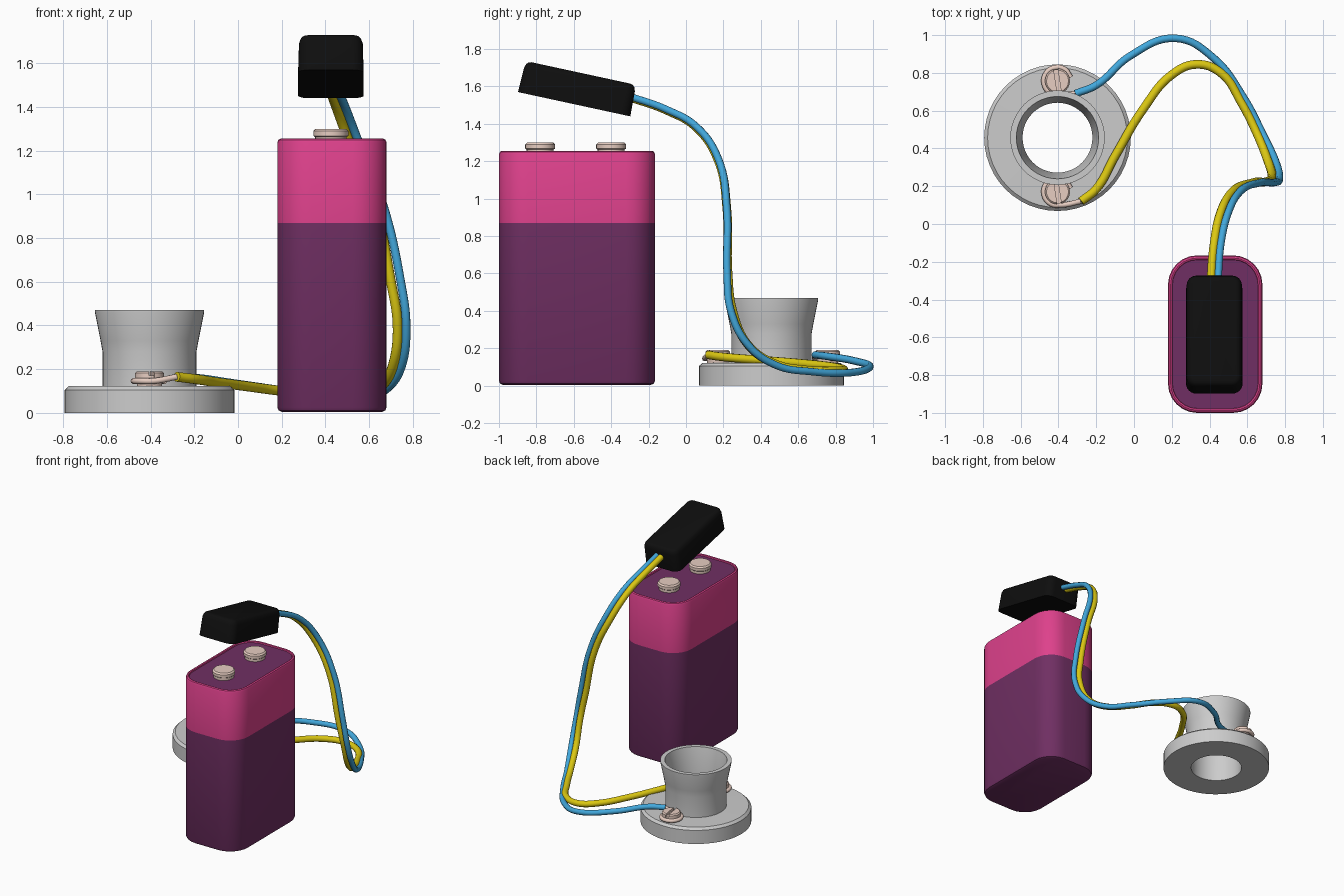
import bpy
import bmesh
from math import cos, sin, pi, radians

cube = bpy.data.objects.get("Cube")
if cube:
    bpy.data.objects.remove(cube, do_unlink=True)


def material(name, *rgb):
    """Flat material from display colour levels."""
    linear = [(c / 255 / 12.92) if c < 11 else ((c / 255 + 0.055) / 1.055) ** 2.4 for c in rgb]
    mat = bpy.data.materials.new(name)
    mat.use_nodes = True
    mat.diffuse_color = (*linear, 1)
    mat.node_tree.nodes["Principled BSDF"].inputs["Base Color"].default_value = (*linear, 1)
    return mat


PURPLE = material("dark purple", 112, 47, 99)
PINK = material("hot pink", 222, 65, 140)
BLACK = material("black rubber", 14, 14, 14)
GREY = material("light grey", 204, 204, 204)
METAL = material("pale copper", 232, 206, 194)
BLUE = material("wire blue", 66, 168, 220)
YELLOW = material("wire yellow", 220, 200, 18)


def smooth(obj, angle=35):
    bpy.ops.object.select_all(action="DESELECT")
    obj.select_set(True)
    bpy.context.view_layer.objects.active = obj
    bpy.ops.object.shade_smooth_by_angle(angle=radians(angle))


def finish(name, bm, mats, location=(0, 0, 0), rotation=(0, 0, 0)):
    bmesh.ops.recalc_face_normals(bm, faces=bm.faces)
    mesh = bpy.data.meshes.new(name)
    bm.to_mesh(mesh)
    bm.free()
    for mat in mats:
        mesh.materials.append(mat)
    obj = bpy.data.objects.new(name, mesh)
    obj.location, obj.rotation_euler = location, rotation
    bpy.context.collection.objects.link(obj)
    smooth(obj)
    return obj


def rounded_rect(hx, hy, r, steps=6):
    """Outline of a rectangle with rounded corners."""
    points = []
    for i, (sx, sy) in enumerate([(1, 1), (-1, 1), (-1, -1), (1, -1)]):
        for k in range(steps + 1):
            a = (i + k / steps) * pi / 2
            points.append((sx * (hx - r) + r * cos(a), sy * (hy - r) + r * sin(a)))
    return points


def loft(name, loops, mats, bands=None, caps=(0, 0), closed=False, **place):
    """Bridge a stack of matching loops; bands gives a material index per band."""
    bm = bmesh.new()
    rings = [[bm.verts.new(p) for p in loop] for loop in loops]
    pairs = list(zip(rings, rings[1:]))
    if closed:
        pairs.append((rings[-1], rings[0]))
    for b, (low, high) in enumerate(pairs):
        for i in range(len(low)):
            j = (i + 1) % len(low)
            face = bm.faces.new((low[i], low[j], high[j], high[i]))
            face.material_index = bands[b] if bands else 0
    if not closed:
        for ring, index in zip((rings[0], rings[-1]), caps):
            bm.faces.new(ring).material_index = index
    return finish(name, bm, mats, **place)


def rounded_block(name, hx, hy, r, levels, mats, **options):
    """Rounded block from (inset, height) levels."""
    loops = [[(x, y, z) for x, y in rounded_rect(hx - d, hy - d, r - d)] for d, z in levels]
    return loft(name, loops, mats, **options)


def lathe(name, profile, mat, closed=False, segments=48, **place):
    """Turn (radius, height) points around z."""
    turns = [2 * pi * i / segments for i in range(segments)]
    loops = [[(r * cos(a), r * sin(a), z) for a in turns] for r, z in profile]
    return loft(name, loops, [mat], closed=closed, **place)


def wire(name, points, radius, mat):
    """Round wire through the given points."""
    curve = bpy.data.curves.new(name, "CURVE")
    curve.dimensions = "3D"
    curve.resolution_u = 8
    curve.bevel_depth = radius
    curve.bevel_resolution = 3
    curve.use_fill_caps = True
    spline = curve.splines.new("BEZIER")
    spline.bezier_points.add(len(points) - 1)
    for knot, p in zip(spline.bezier_points, points):
        knot.co = p
        knot.handle_left_type = knot.handle_right_type = "AUTO"
    curve.materials.append(mat)
    obj = bpy.data.objects.new(name, curve)
    bpy.context.collection.objects.link(obj)
    bpy.ops.object.select_all(action="DESELECT")
    obj.select_set(True)
    bpy.context.view_layer.objects.active = obj
    bpy.ops.object.convert(target="MESH")
    smooth(bpy.context.object, 50)


# Battery: purple body, pink upper band and rim, recessed purple top
rounded_block(
    "battery", 0.25, 0.417, 0.155,
    [(0.02, 0.005), (0.006, 0.011), (0, 0.025), (0, 0.87), (0, 1.238),
     (0.005, 1.25), (0.014, 1.255), (0.022, 1.252), (0.024, 1.243)],
    [PURPLE, PINK], bands=[0, 0, 0, 1, 1, 1, 1, 1], location=(0.43, -0.583, 0))

# Battery terminals
for name, y in (("front_terminal", -0.78), ("back_terminal", -0.4)):
    lathe(name, [(0.072, 1.24), (0.072, 1.262), (0.08, 1.268), (0.08, 1.29), (0.07, 1.3)],
          METAL, segments=24, location=(0.425, y, 0))

# Tilted snap connector
rounded_block(
    "connector_cap", 0.15, 0.307, 0.055,
    [(0, 0), (0.004, 0.135), (0.012, 0.157), (0.022, 0.167), (0.036, 0.171)],
    [BLACK], location=(0.425, -0.598, 1.505), rotation=(radians(-12.2), 0, 0))

# Lamp socket: flanged base with a flared open cup
SOCKET = (-0.405, 0.457)
lathe("lamp_socket",
      [(0.185, 0), (0.388, 0), (0.388, 0.105), (0.37, 0.122), (0.215, 0.124), (0.215, 0.28),
       (0.224, 0.33), (0.25, 0.46), (0.25, 0.47), (0.218, 0.47), (0.212, 0.44), (0.185, 0.28)],
      GREY, closed=True, location=(*SOCKET, 0))


def screw(name, y):
    """Slotted screw: shank disc plus two half heads."""
    x = SOCKET[0]
    lathe(name + "_shank", [(0.055, 0.11), (0.062, 0.155), (0.062, 0.17)], METAL,
          segments=24, location=(x, y, 0))
    for side, turn in (("right", 0), ("left", pi)):
        arc = [-1.38 + 2.76 * i / 12 for i in range(13)]
        loops = [[(r * cos(a), r * sin(a), z) for a in arc]
                 for r, z in ((0.066, 0.157), (0.066, 0.182), (0.058, 0.19))]
        loft(f"{name}_{side}_half", loops, [METAL], location=(x, y, 0),
             rotation=(0, 0, turn + 0.15))


def hook(name, y, start):
    """Bare wire end curled around a screw."""
    turns = [radians(-75 - 45 * i) for i in range(7)]
    curl = [(SOCKET[0] + 0.072 * cos(a), y + 0.072 * sin(a), 0.146) for a in turns]
    wire(name, [start] + curl, 0.014, METAL)


# Screws, bare hooks and insulated wires
blue_end, yellow_end = (-0.31, 0.69, 0.165), (-0.28, 0.12, 0.165)
for side, y, end in (("back", 0.757, blue_end), ("front", 0.17, yellow_end)):
    screw(side + "_screw", y)
    hook(side + "_wire_hook", y, end)

wire("blue_wire", [
    (0.445, -0.32, 1.55), (0.447, -0.25, 1.53), (0.46, -0.1, 1.475), (0.495, 0.05, 1.39),
    (0.56, 0.17, 1.22), (0.665, 0.218, 0.95), (0.745, 0.22, 0.6), (0.77, 0.24, 0.4),
    (0.75, 0.33, 0.22), (0.68, 0.48, 0.11), (0.58, 0.67, 0.075), (0.42, 0.88, 0.07),
    (0.22, 0.983, 0.1), (-0.02, 0.89, 0.135), (-0.2, 0.735, 0.16), blue_end], 0.02, BLUE)

wire("yellow_wire", [
    (0.41, -0.32, 1.545), (0.411, -0.25, 1.525), (0.425, -0.1, 1.47), (0.455, 0.05, 1.385),
    (0.52, 0.17, 1.21), (0.625, 0.218, 0.95), (0.7, 0.225, 0.6), (0.73, 0.25, 0.4),
    (0.71, 0.33, 0.22), (0.655, 0.47, 0.12), (0.57, 0.64, 0.085), (0.46, 0.8, 0.08),
    (0.33, 0.845, 0.085), (0.2, 0.79, 0.1), (0.05, 0.61, 0.12), (-0.1, 0.36, 0.14),
    (-0.2, 0.185, 0.155), yellow_end], 0.023, YELLOW)
